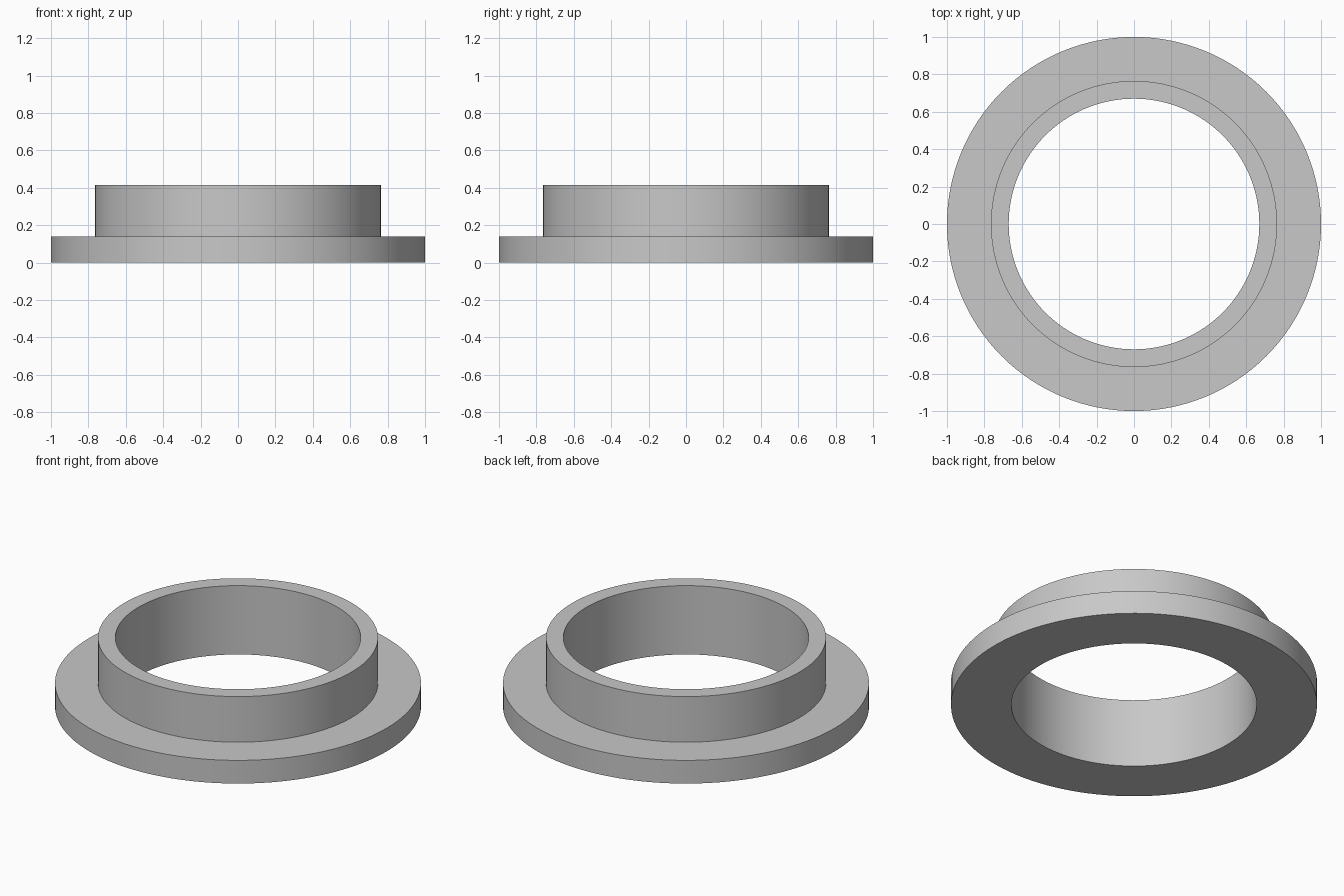
import bpy
import bmesh
import math

cube = bpy.data.objects.get("Cube")
if cube:
    bpy.data.objects.remove(cube, do_unlink=True)

# Dimensions
SEGMENTS = 128
BORE, COLLAR, FLANGE = 0.67, 0.765, 1.0
FLANGE_TOP, COLLAR_TOP = 0.14, 0.415

# Plain grey material
grey = bpy.data.materials.new("light_grey")
grey.use_nodes = True
colour = (0.58, 0.58, 0.58, 1.0)
grey.diffuse_color = colour
grey.node_tree.nodes["Principled BSDF"].inputs["Base Color"].default_value = colour


def lathe(name, profile, material):
    """Revolve a closed (radius, height) profile around the z axis."""
    bm = bmesh.new()
    verts = [bm.verts.new((r, 0, z)) for r, z in profile]
    edges = [bm.edges.new((a, b)) for a, b in zip(verts, verts[1:] + verts[:1])]
    bmesh.ops.spin(bm, geom=verts + edges, cent=(0, 0, 0), axis=(0, 0, 1),
                   angle=math.tau, steps=SEGMENTS, use_merge=True)
    bmesh.ops.remove_doubles(bm, verts=bm.verts, dist=1e-5)
    bmesh.ops.recalc_face_normals(bm, faces=bm.faces)
    mesh = bpy.data.meshes.new(name)
    bm.to_mesh(mesh)
    bm.free()
    mesh.materials.append(material)
    obj = bpy.data.objects.new(name, mesh)
    bpy.context.collection.objects.link(obj)
    bpy.ops.object.select_all(action="DESELECT")
    obj.select_set(True)
    bpy.context.view_layer.objects.active = obj
    bpy.ops.object.shade_smooth_by_angle(angle=math.radians(30))
    return obj


# One-piece ring: wide flange with a thin raised collar around the bore
lathe("flanged_ring", [
    (BORE, 0), (FLANGE, 0), (FLANGE, FLANGE_TOP),
    (COLLAR, FLANGE_TOP), (COLLAR, COLLAR_TOP), (BORE, COLLAR_TOP),
], grey)
